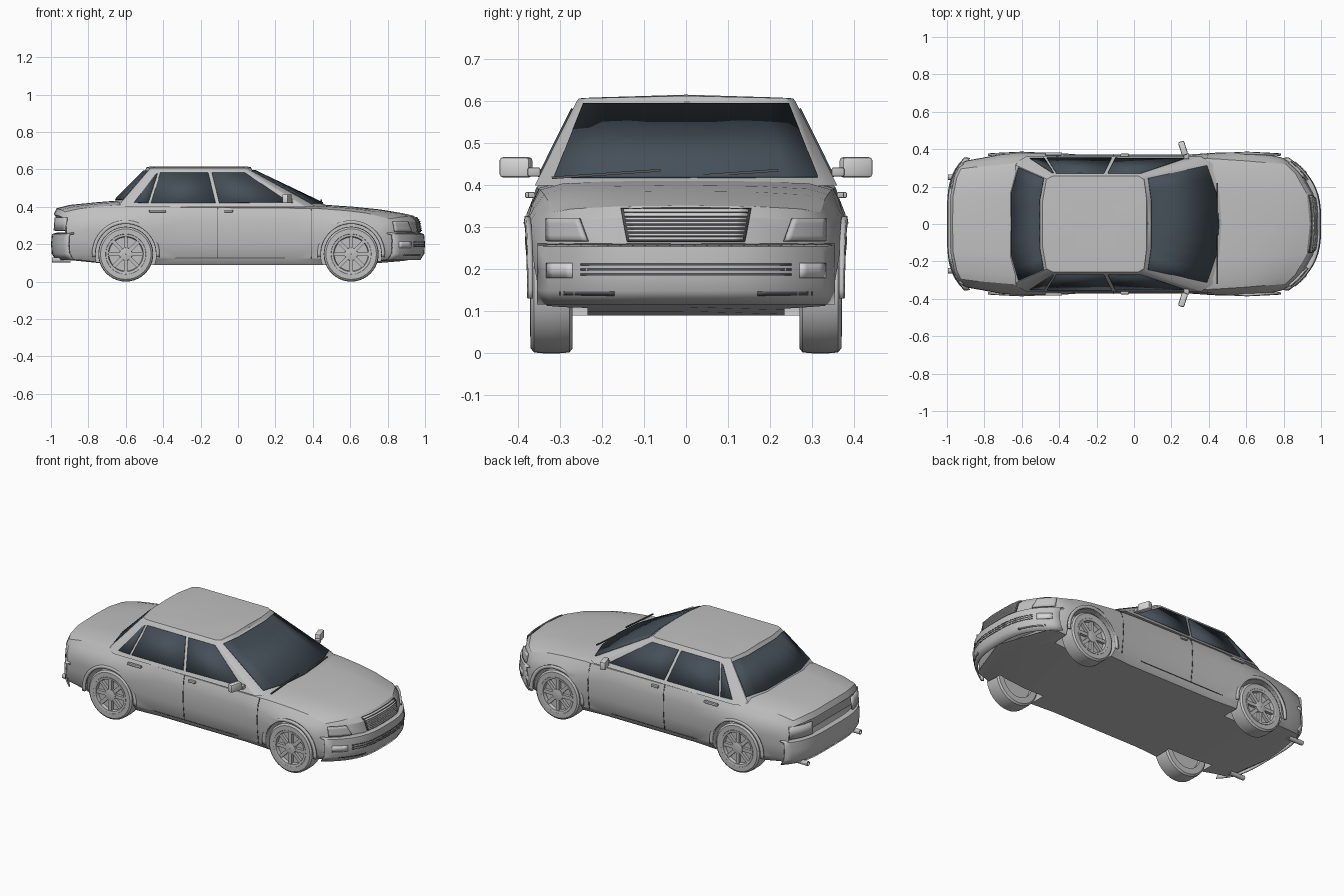
import bpy, bmesh, math
from mathutils import Matrix, Vector

if "Cube" in bpy.data.objects:
    bpy.data.objects.remove(bpy.data.objects["Cube"])


def material(name, rgb):
    m = bpy.data.materials.new(name)
    m.diffuse_color = (*rgb, 1)
    m.use_nodes = True
    m.node_tree.nodes["Principled BSDF"].inputs["Base Color"].default_value = m.diffuse_color
    return m


PAINT = material("grey_paint", (0.53, 0.53, 0.53))
GLASS = material("dark_glass", (0.06, 0.08, 0.10))
LIGHT = material("light_grey", (0.68, 0.68, 0.68))
TRIM = material("dark_trim", (0.10, 0.10, 0.11))


def finish(name, bm, mat, angle=30):
    bmesh.ops.remove_doubles(bm, verts=bm.verts, dist=1e-5)
    bmesh.ops.recalc_face_normals(bm, faces=bm.faces)
    me = bpy.data.meshes.new(name)
    bm.to_mesh(me)
    bm.free()
    me.materials.append(mat)
    me.shade_smooth()
    me.set_sharp_from_angle(angle=math.radians(angle))
    ob = bpy.data.objects.new(name, me)
    bpy.context.collection.objects.link(ob)
    return ob


def loft(name, rings, mat, angle=30):
    bm = bmesh.new()
    vs = [[bm.verts.new(p) for p in r] for r in rings]
    n = len(vs[0])
    for a, b in zip(vs, vs[1:]):
        for i in range(n):
            bm.faces.new((a[i], a[(i + 1) % n], b[(i + 1) % n], b[i]))
    bm.faces.new(vs[0])
    bm.faces.new(vs[-1])
    return finish(name, bm, mat, angle)


def patch(name, fn, nu, nv, mat, thick=0.008):
    """Curved plate: fn(u, v) gives its middle surface."""
    bm = bmesh.new()
    g = [[bm.verts.new(fn(i / nu, j / nv)) for j in range(nv + 1)] for i in range(nu + 1)]
    for i in range(nu):
        for j in range(nv):
            bm.faces.new((g[i][j], g[i + 1][j], g[i + 1][j + 1], g[i][j + 1]))
    ob = finish(name, bm, mat)
    m = ob.modifiers.new("thickness", 'SOLIDIFY')
    m.thickness, m.offset = thick, 0
    return ob


def quad(name, corners, mat, thick=0.006):
    a, b, c, d = map(Vector, corners)
    return patch(name, lambda u, v: a.lerp(b, u).lerp(d.lerp(c, u), v), 1, 1, mat, thick)


def box(name, loc, size, mat, rot=None, bevel=0.0):
    bm = bmesh.new()
    M = Matrix.Translation(loc) @ (rot or Matrix()) @ Matrix.Diagonal((*size, 1))
    bmesh.ops.create_cube(bm, size=1, matrix=M)
    if bevel:
        bmesh.ops.bevel(bm, geom=bm.edges[:], offset=bevel, segments=2, affect='EDGES', profile=0.5)
    return finish(name, bm, mat)


def lathe(name, prof, center, mat, s=1, axis='y', seg=40):
    """Revolve closed (radius, offset) profile about an axis through center."""
    rings = []
    for k in range(seg):
        t = math.tau * k / seg
        c, d = math.cos(t), math.sin(t)
        rings.append([Vector(center) + (Vector((r * c, s * h, r * d)) if axis == 'y'
                                        else Vector((h, r * c, r * d))) for r, h in prof])
    bm = bmesh.new()
    vs = [[bm.verts.new(p) for p in r] for r in rings]
    n = len(prof)
    for k in range(seg):
        a, b = vs[k], vs[(k + 1) % seg]
        for i in range(n):
            bm.faces.new((a[i], a[(i + 1) % n], b[(i + 1) % n], b[i]))
    return finish(name, bm, mat)


# plan curvature of nose and tail
def front_bow(y):
    return 0.14 * (abs(y) / 0.33) ** 3


def rear_bow(y):
    return 0.07 * (abs(y) / 0.33) ** 4


def bowed(x, y, z):
    if x > 0.4:
        x -= min(1, (x - 0.4) / 0.5) ** 2 * front_bow(y)
    if x < -0.5:
        x += min(1, (-0.5 - x) / 0.4) ** 2 * rear_bow(y)
    return Vector((x, y, z))


# body stations: x, top z, shoulder half width, full half width, bottom z
ST = [(-.985, .36, .30, .33, .13), (-.97, .392, .295, .34, .12), (-.90, .41, .305, .355, .115),
      (-.75, .425, .315, .374, .10), (-.62, .435, .325, .383, .09), (-.45, .435, .34, .383, .09),
      (-.30, .42, .355, .372, .09), (.30, .415, .355, .372, .09), (.45, .412, .347, .382, .09),
      (.62, .40, .338, .386, .09), (.76, .386, .33, .383, .10), (.88, .366, .325, .374, .11),
      (.94, .352, .32, .365, .12), (.965, .325, .32, .355, .12), (.975, .26, .325, .342, .12)]


def half_ring(st):
    x, zt, wt, wm, zb = st
    h = zt - zb
    return [(0, zt), (.5 * wt, zt - .002), (.85 * wt, zt - .008), (wt, zb + .93 * h),
            (.55 * wt + .45 * wm + .004, zb + .82 * h), (wm - .003, zb + .70 * h), (wm, zb + .54 * h),
            (wm - .004, zb + .36 * h), (wm - .015, zb + .1 * h), (wm - .04, zb), (0, zb)]


def body_ring(st):
    p = half_ring(st)
    full = p + [(-y, z) for y, z in p[-2:0:-1]]
    return [bowed(st[0], y, z) for y, z in full]


body = loft("body", [body_ring(s) for s in ST], PAINT)

# wheel wells
AXLES = (-.60, .605)
for ax in AXLES:
    for s in (1, -1):
        bm = bmesh.new()
        bmesh.ops.create_cone(bm, cap_ends=True, segments=40, radius1=.163, radius2=.163, depth=.3,
                              matrix=Matrix.Translation((ax, s * .385, .147)) @ Matrix.Rotation(math.pi / 2, 4, 'X'))
        cut = finish("well_cutter", bm, PAINT)
        cut.hide_render = True
        m = body.modifiers.new("well", 'BOOLEAN')
        m.object, m.operation, m.solver = cut, 'DIFFERENCE', 'EXACT'
dg = bpy.context.evaluated_depsgraph_get()
cutmesh = bpy.data.meshes.new_from_object(body.evaluated_get(dg))
body.modifiers.clear()
body.data = cutmesh
cutmesh.set_sharp_from_angle(angle=math.radians(30))
for o in [o for o in bpy.data.objects if o.name.startswith("well_cutter")]:
    bpy.data.objects.remove(o)

# cabin: outline at belt and at roof edge, front centre to rear centre
LOW = [(.49, 0), (.475, .17), (.42, .325), (.36, .36), (-.58, .36), (-.645, .32), (-.69, .17), (-.69, 0)]
TOP = [(.075, 0), (.075, .13), (.06, .245), (.03, .262), (-.44, .262), (-.475, .245), (-.495, .13), (-.495, 0)]


def outline(pts, z, k=1.0, crown=0.0):
    full = pts + [(x, -y) for x, y in pts[-2:0:-1]]
    return [((x + .21) * k - .21, y * k, z + crown * (1 - abs(y) / .27)) for x, y in full]


loft("cabin", [outline(LOW, .40), outline(TOP, .598), outline(TOP, .607, .975, .006),
               outline(TOP, .609, .85, .007), outline(TOP, .611, .4, .004)], PAINT)


# front and rear screens follow the cabin outline
def screen(name, idx, t0, t1, off):
    def fn(u, v):
        w = (u * 2 - 1) * 2
        s, a = (1 if w >= 0 else -1), abs(w)
        k = min(int(a), 1)
        f = a - k
        t = t0 + (t1 - t0) * v
        lo = Vector(LOW[idx[k]]).lerp(Vector(LOW[idx[k + 1]]), f)
        hi = Vector(TOP[idx[k]]).lerp(Vector(TOP[idx[k + 1]]), f)
        p = lo.lerp(hi, t)
        return Vector((p.x + off, s * p.y * .985, .40 + .198 * t + .002))
    patch(name, fn, 8, 1, GLASS)


screen("windscreen", (0, 1, 2), .09, .96, .001)
screen("rear_window", (7, 6, 5), .18, .96, -.001)

# side glass, lying on the sloped cabin sides: (x, z) outlines
PANES = {"front_door_glass": [(-.10, .42), (.27, .425), (.035, .583), (-.14, .583)],
         "rear_door_glass": [(-.465, .42), (-.12, .42), (-.16, .583), (-.415, .583)],
         "quarter_glass": [(-.555, .423), (-.48, .42), (-.43, .578), (-.44, .575)]}
for name, pts in PANES.items():
    for s in (1, -1):
        quad(name, [(x, s * (.3615 - (z - .40) * .495), z) for x, z in pts], GLASS)

# bumpers with wraparound ends
PROF = [(-.005, .258), (.02, .252), (.024, .20), (.02, .15), (.0, .118)]


def bumper_x(z):
    for (d0, z0), (d1, z1) in zip(PROF, PROF[1:]):
        if z >= z1:
            return d0 + (d1 - d0) * (z0 - z) / (z0 - z1)
    return 0


def front_pt(y, z, off=0):
    return Vector((.972 + bumper_x(z) + off - front_bow(y), y, z))


def rear_pt(y, z, off=0):
    return Vector((-(.972 + bumper_x(z) + off - rear_bow(y)), y, z))


patch("front_bumper", lambda u, v: front_pt((u * 2 - 1) * .352, PROF[round(v * 4)][1]), 24, 4, PAINT)
patch("rear_bumper", lambda u, v: rear_pt((u * 2 - 1) * .352, PROF[round(v * 4)][1]), 24, 4, PAINT)
for z in (.185, .197, .209):
    patch("intake_slot", lambda u, v: front_pt((u * 2 - 1) * .25, z + .005 * v, .003), 16, 1, TRIM, .004)
for s in (1, -1):
    patch("indicator", lambda u, v: front_pt(s * (.27 + .06 * u), .18 + .035 * v, .005), 4, 2, LIGHT)
    patch("lower_slot", lambda u, v: front_pt(s * (.17 + .13 * u), .138 + .010 * v, .003), 6, 1, TRIM, .004)


# nose face: grille and lamps
def nose(y, z, off=0):
    x = .965 + .010 * (.325 - z) / .065 if z < .325 else .965 - .025 * (z - .325) / .027
    return Vector((x + off - front_bow(y), y, z))


patch("grille_frame", lambda u, v: nose((u * 2 - 1) * (.14 + .015 * v), .266 + .078 * v, .002), 12, 6, TRIM)
for k in range(8):
    z = .270 + .0095 * k
    patch("grille_bar", lambda u, v: nose((u * 2 - 1) * (.136 + .0018 * k), z + .006 * v, .007), 12, 1, LIGHT, .006)
for s in (1, -1):
    patch("headlight", lambda u, v: nose(s * (.235 + .095 * u + .02 * v * (1 - u)), .267 + .055 * v, .004),
          8, 4, PAINT, .012)
    patch("tail_light", lambda u, v: Vector((-.988 + .006 * v + rear_bow(.19 + .135 * u),
                                             s * (.19 + .135 * u), .272 + .07 * v)), 8, 1, PAINT, .012)
    lathe("exhaust_tip", [(.014, -.05), (.014, .05), (.010, .05), (.010, -.05)], (-.945, s * .25, .115),
          PAINT, axis='x', seg=16)


# wheels
TYRE = [(.10, -.05), (.135, -.05), (.145, -.042), (.147, -.02), (.147, .02), (.145, .042), (.135, .05),
        (.108, .05), (.104, .042), (.10, .03)]
for ax in AXLES:
    for s in (1, -1):
        c = Vector((ax, s * .32, .147))
        lathe("tyre", TYRE, c, PAINT, s)
        lathe("rim", [(.107, .03), (.107, .051), (.094, .049), (.09, .03)], c, PAINT, s)
        lathe("wheel_disc", [(.001, -.03), (.10, -.03), (.10, .028), (.001, .028)], c, PAINT, s)
        lathe("hub", [(.001, .02), (.036, .02), (.034, .047), (.02, .05), (.001, .05)], c, PAINT, s, seg=24)
        for k in range(8):
            R = Matrix.Rotation(math.tau * k / 8, 4, 'Y')
            box("spoke", c + R @ Vector((.062, s * .036, 0)), (.068, .018, .020), PAINT, R)
        # flared arch lip
        def lip(u, v):
            t = math.pi * (-.03 + 1.06 * u)
            r = .162 + .018 * v
            return Vector((ax + r * math.cos(t), s * (.381 - .008 * abs(math.cos(t)) - .003 * v),
                           .147 + r * math.sin(t)))
        patch("arch_lip", lip, 28, 1, PAINT, .012)


def station(x):
    for a, b in zip(ST, ST[1:]):
        if a[0] <= x <= b[0]:
            f = (x - a[0]) / (b[0] - a[0])
            return [p + (q - p) * f for p, q in zip(a, b)]


# door seams, handles, mirrors and sill lines
for s in (1, -1):
    for x in (-.11, .39):
        ring = half_ring(station(x))[3:9]
        patch("door_seam", lambda u, v: Vector((x + .004 * u, s * (ring[round(v * 5)][0] + .0005),
                                                ring[round(v * 5)][1])), 1, 5, TRIM, .002)
    box("sill_line", (-.05, s * .358, .126), (.60, .004, .004), TRIM)
    box("rear_handle", (-.43, s * .375, .377), (.09, .016, .014), PAINT, bevel=.003)
    box("front_handle", (-.05, s * .368, .377), (.045, .016, .014), PAINT, bevel=.003)
    box("mirror", (.262, s * .405, .443), (.034, .076, .048), LIGHT, Matrix.Rotation(s * .3, 4, 'Z'), .008)
    box("mirror_arm", (.28, s * .362, .432), (.03, .03, .022), PAINT, bevel=.004)

# wipers lying on the foot of the windscreen
for y in (-.19, .09):
    box("wiper", (.445, y, .427), (.008, .26, .006), TRIM, Matrix.Rotation(.07, 4, 'X'))
